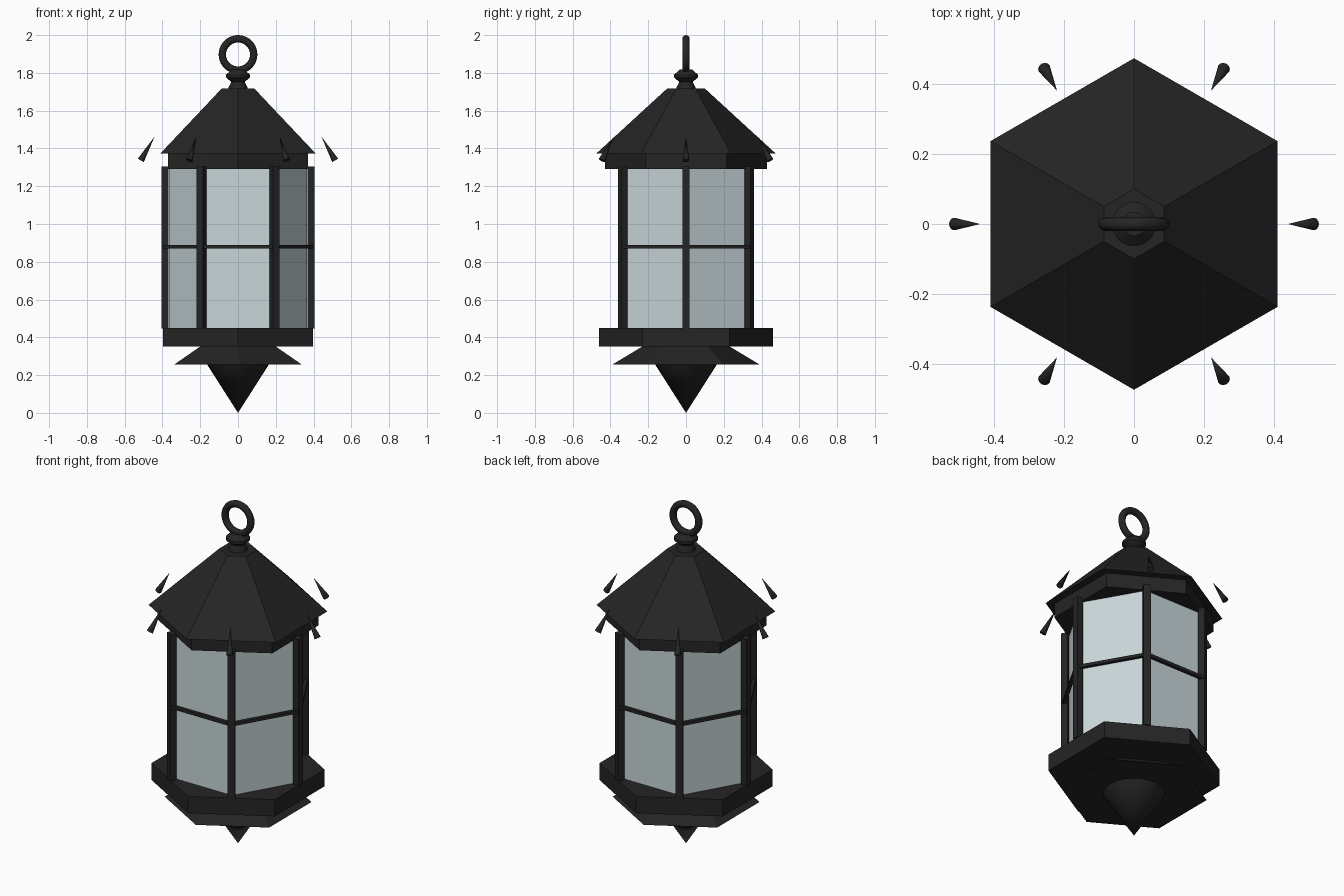
import bpy, bmesh, math
from mathutils import Matrix, Vector

if "Cube" in bpy.data.objects:
    bpy.data.objects.remove(bpy.data.objects["Cube"])


def material(name, rgb):
    m = bpy.data.materials.new(name)
    m.diffuse_color = (*rgb, 1)
    m.use_nodes = True
    m.node_tree.nodes["Principled BSDF"].inputs["Base Color"].default_value = m.diffuse_color
    return m


IRON = material("black iron", (0.018, 0.018, 0.019))
GLASS = material("pale glass", (0.58, 0.67, 0.69))


def finish(name, bm, mat, smooth=False):
    bmesh.ops.recalc_face_normals(bm, faces=bm.faces)
    me = bpy.data.meshes.new(name)
    bm.to_mesh(me)
    bm.free()
    me.materials.append(mat)
    ob = bpy.data.objects.new(name, me)
    bpy.context.collection.objects.link(ob)
    if smooth:
        bpy.ops.object.select_all(action='DESELECT')
        ob.select_set(True)
        bpy.context.view_layer.objects.active = ob
        bpy.ops.object.shade_smooth_by_angle(angle=math.radians(30))
    return ob


def turned(name, profile, sides, mat=IRON, start=90, smooth=False, matrix=None):
    """Revolve (radius, z) points into a closed solid with the given side count."""
    bm = bmesh.new()
    rings = []
    for r, z in profile:
        if r == 0:
            rings.append([bm.verts.new((0, 0, z))] * sides)
            continue
        ang = [math.radians(start) + math.tau * i / sides for i in range(sides)]
        rings.append([bm.verts.new((r * math.cos(a), r * math.sin(a), z)) for a in ang])
    for a, b in zip(rings, rings[1:]):
        for i in range(sides):
            j = (i + 1) % sides
            bm.faces.new(list(dict.fromkeys((a[i], a[j], b[j], b[i]))))
    for ring, (r, z) in ((rings[0], profile[0]), (rings[-1], profile[-1])):
        if r > 0:
            bm.faces.new(ring)
    if matrix:
        bm.transform(matrix)
    return finish(name, bm, mat, smooth)


def box(name, size, location, angle):
    """Box placed on the +x side, then swung round the lantern axis."""
    bm = bmesh.new()
    bmesh.ops.create_cube(bm, size=1)
    bm.transform(Matrix.Rotation(angle, 4, 'Z') @ Matrix.Translation(location)
                 @ Matrix.Diagonal((*size, 1)))
    return finish(name, bm, IRON)


# Hexagonal body, bottom to top
turned("bottom_finial", [(0, 0), (0.164, 0.257)], 32, smooth=True)
turned("lower_skirt", [(0.39, 0.256), (0.23, 0.352)], 6)
turned("base_plate", [(0.46, 0.351), (0.46, 0.449)], 6)
turned("glass_body", [(0.366, 0.448), (0.366, 1.292)], 6, GLASS, start=0)
turned("roof_band", [(0.428, 1.29), (0.428, 1.375)], 6)
turned("roof", [(0.475, 1.373), (0.1, 1.717)], 6)

# Neck and hanging ring
turned("neck", [(0.05, 1.71), (0.05, 1.722), (0.035, 1.752), (0.063, 1.775),
                (0.063, 1.79), (0.034, 1.817)], 24, smooth=True)
bpy.ops.mesh.primitive_torus_add(major_radius=0.083, minor_radius=0.0195,
                                 major_segments=40, minor_segments=12,
                                 location=(0, 0, 1.8975),
                                 rotation=(math.pi / 2, 0, 0))
ring = bpy.context.object
ring.name = "hanging_ring"
ring.data.materials.append(IRON)
bpy.ops.object.shade_smooth_by_angle(angle=math.radians(60))

# Six posts, crossbars and roof spikes
for k in range(6):
    a = math.radians(60 * k)
    box(f"post_{k + 1}", (0.037, 0.039, 0.857), (0.387, 0, 0.8765), a)
    box(f"crossbar_{k + 1}", (0.019, 0.385, 0.018), (0.345, 0, 0.88),
        a + math.radians(30))
    lean = (Matrix.Rotation(a, 4, 'Z') @ Matrix.Translation((0.478, 0, 1.4))
            @ Matrix.Rotation(math.radians(-30), 4, 'Y'))
    turned(f"roof_spike_{k + 1}", [(0.018, -0.073), (0, 0.073)], 12,
           smooth=True, matrix=lean)
